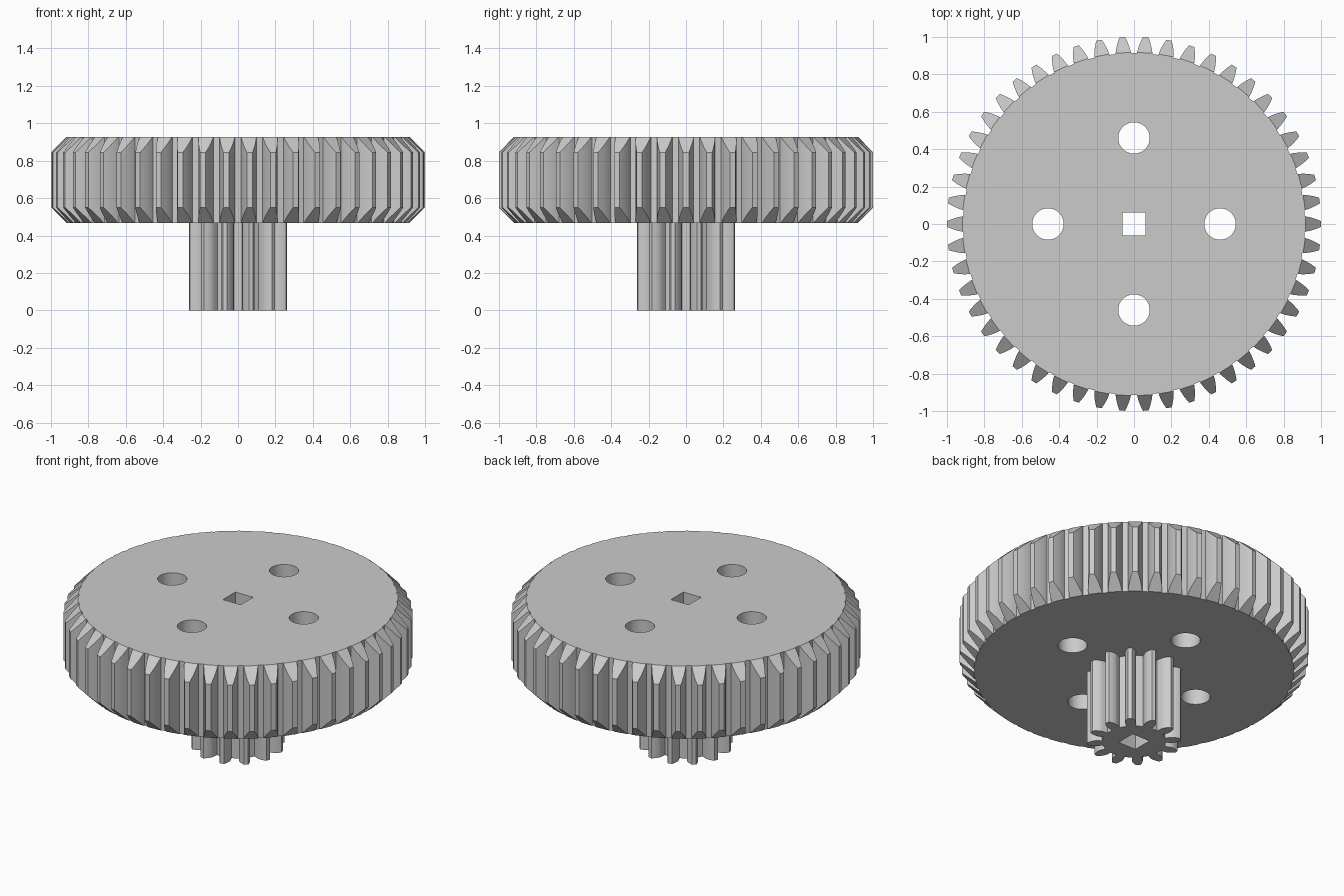
import bpy
import bmesh
from math import acos, cos, hypot, pi, radians, sin, tan

old = bpy.data.objects.get("Cube")
if old:
    bpy.data.objects.remove(old, do_unlink=True)

MODULE = 2 / 52            # tooth size shared by both gears
MID, TOP = 0.467, 0.927    # underside and top of the large gear

steel = bpy.data.materials.new("plain grey")
steel.use_nodes = True
grey = (0.6, 0.6, 0.6, 1)
steel.diffuse_color = grey
steel.node_tree.nodes["Principled BSDF"].inputs["Base Color"].default_value = grey


def loft(name, rings):
    """Closed solid through matching rings of 3D points, listed upwards."""
    bm = bmesh.new()
    rows = [[bm.verts.new(p) for p in ring] for ring in rings]
    for low, high in zip(rows, rows[1:]):
        for i in range(len(low)):
            j = (i + 1) % len(low)
            bm.faces.new((low[i], low[j], high[j], high[i]))
    bm.faces.new(rows[0][::-1])
    bm.faces.new(rows[-1])
    mesh = bpy.data.meshes.new(name)
    bm.to_mesh(mesh)
    bm.free()
    mesh.materials.append(steel)
    obj = bpy.data.objects.new(name, mesh)
    bpy.context.collection.objects.link(obj)
    return obj


def prism(name, outline, z0, z1):
    return loft(name, [[(x, y, z) for x, y in outline] for z in (z0, z1)])


def circle(radius, sides, phase=0, cx=0, cy=0):
    return [(cx + radius * cos(phase + 2 * pi * i / sides),
             cy + radius * sin(phase + 2 * pi * i / sides)) for i in range(sides)]


def gear_outline(teeth, phase=0, steps=6):
    """Involute spur gear outline with a 20 degree pressure angle."""
    pitch = MODULE * teeth / 2
    base = pitch * cos(radians(20))
    root, tip = pitch - 1.25 * MODULE, pitch + MODULE

    def involute(r):
        a = acos(min(1, base / r))
        return tan(a) - a

    start = max(root, base)
    radii = [start + (tip - start) * i / steps for i in range(steps + 1)]
    if root < base:
        radii.insert(0, root)
    half = [pi / (2 * teeth) + involute(pitch) - involute(r) for r in radii]
    side = list(zip(radii, half))
    tooth = [(r, -h) for r, h in side] + [(r, h) for r, h in reversed(side)]
    return [(r * cos(phase + 2 * pi * k / teeth + a), r * sin(phase + 2 * pi * k / teeth + a))
            for k in range(teeth) for r, a in tooth]


def boolean(obj, cutter, operation):
    bpy.context.view_layer.objects.active = obj
    mod = obj.modifiers.new(operation.lower(), "BOOLEAN")
    mod.operation, mod.solver, mod.object = operation, "EXACT", cutter
    bpy.ops.object.modifier_apply(modifier=mod.name)


# Gear bodies
large_gear = prism("large_gear", gear_outline(50), MID - 0.1, TOP + 0.1)
pinion = prism("pinion", gear_outline(12, radians(15)), 0, MID)

# Chamfered blank that trims the ends of the large teeth
c = 0.103
blank = loft("chamfer_blank", [
    [(x, y, z) for x, y in circle(r / cos(pi / 50), 50, pi / 50)]
    for r, z in ((0.917, MID), (0.917 + c, MID + c), (0.917 + c, TOP - c), (0.917, TOP))])
boolean(large_gear, blank, "INTERSECT")

# Square shaft hole through both gears, four round holes in the large one
shaft = prism("shaft_cutter", circle(hypot(0.062, 0.062), 4, pi / 4), -0.2, 1.2)
boolean(large_gear, shaft, "DIFFERENCE")
boolean(pinion, shaft, "DIFFERENCE")
helpers = [blank, shaft]
for x, y in circle(0.46, 4):
    hole = prism("hole_cutter", circle(0.084, 48, 0, x, y), 0.2, 1.2)
    boolean(large_gear, hole, "DIFFERENCE")
    helpers.append(hole)
for helper in helpers:
    bpy.data.objects.remove(helper, do_unlink=True)

# Smooth flanks and holes, sharp corners
for obj in (large_gear, pinion):
    bpy.ops.object.select_all(action="DESELECT")
    obj.select_set(True)
    bpy.context.view_layer.objects.active = obj
    bpy.ops.object.shade_smooth_by_angle(angle=radians(25))
